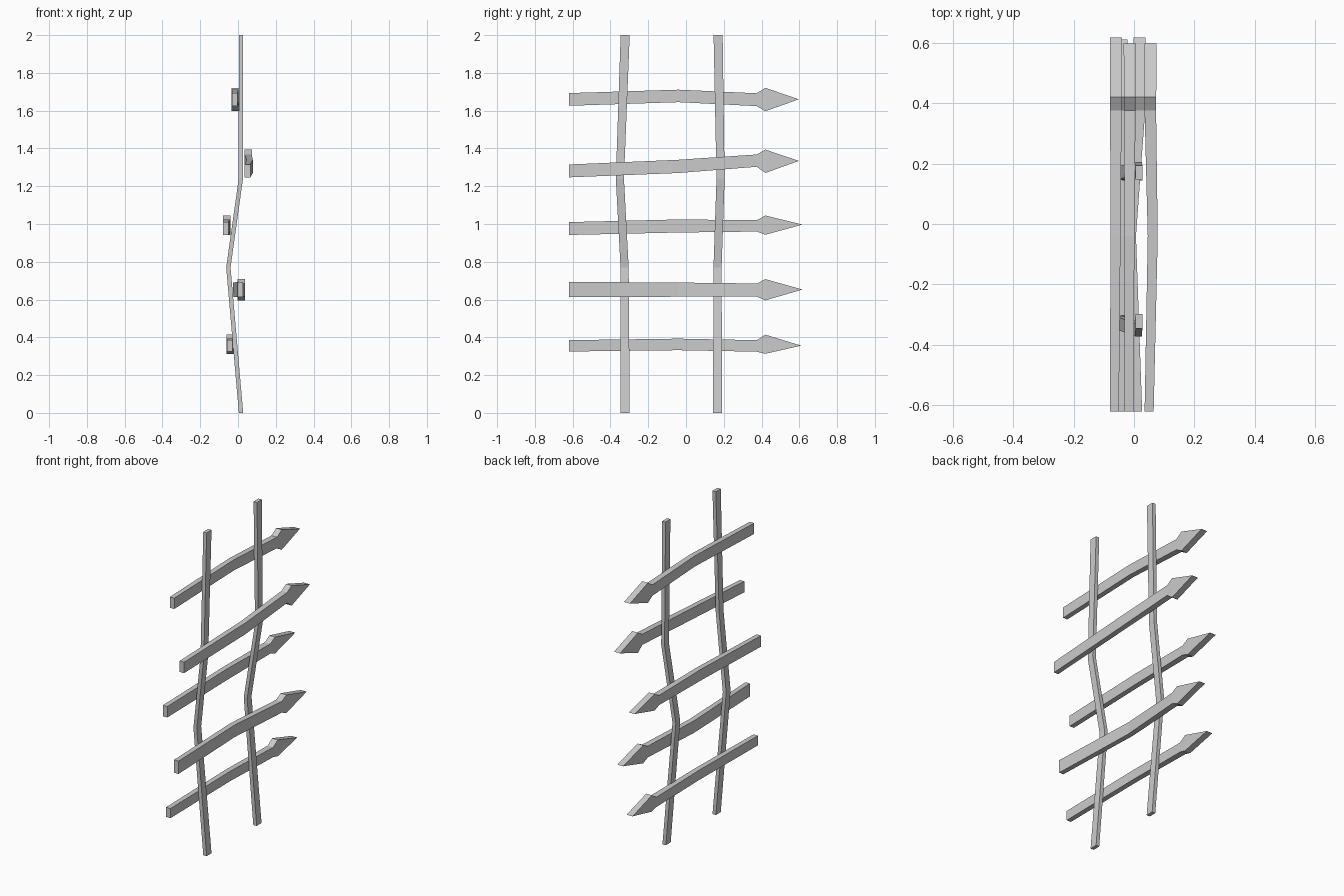
import bpy, bmesh

if "Cube" in bpy.data.objects:
    bpy.data.objects.remove(bpy.data.objects["Cube"])


def loft(name, rings):
    """Skin a run of four-cornered sections into one closed bar."""
    bm = bmesh.new()
    loops = [[bm.verts.new(p) for p in ring] for ring in rings]
    for a, b in zip(loops, loops[1:]):
        for i in range(4):
            j = (i + 1) % 4
            bm.faces.new((a[i], a[j], b[j], b[i]))
    bm.faces.new(loops[0])
    bm.faces.new(loops[-1])
    # welding turns the zero-height end of an arrow into a clean edge
    bmesh.ops.remove_doubles(bm, verts=bm.verts, dist=1e-4)
    bmesh.ops.recalc_face_normals(bm, faces=bm.faces)
    mesh = bpy.data.meshes.new(name)
    bm.to_mesh(mesh)
    bm.free()
    obj = bpy.data.objects.new(name, mesh)
    bpy.context.collection.objects.link(obj)
    return obj


def post(name, centres_y):
    """Bent upright: both posts share the same lean in x."""
    rings = []
    for z, x, w, y in zip((0, 0.77, 1.24, 2), (0.016, -0.051, 0.015, 0.016),
                          (0.048, 0.043, 0.043, 0.048), centres_y):
        t, h = 0.0115, w / 2
        rings.append([(x - t, y - h, z), (x + t, y - h, z),
                      (x + t, y + h, z), (x - t, y + h, z)])
    return loft(name, rings)


def arrow(name, xs, spans, tip):
    """Pointed rail: spans are (low z, high z) at tail, middle, neck and barbs."""
    tip_y, tip_z = tip
    ys = (-0.62, -0.04, 0.375, 0.42, tip_y)
    x_run = (xs[0], xs[1], xs[2], xs[2], xs[2])
    halves = (0.015, 0.0165, 0.019, 0.0195, 0.02)
    rings = []
    for y, x, t, (lo, hi) in zip(ys, x_run, halves, spans + [(tip_z, tip_z)]):
        rings.append([(x - t, y, lo), (x + t, y, lo), (x + t, y, hi), (x - t, y, hi)])
    return loft(name, rings)


# Uprights
post("front_post", (-0.322, -0.325, -0.350, -0.322))
post("rear_post", (0.167, 0.167, 0.183, 0.170))

# Arrow rails, bottom to top, woven either side of the posts
arrow("arrow_rail_1", (-0.043, -0.044, -0.041),
      [(0.325, 0.385), (0.332, 0.393), (0.324, 0.385), (0.313, 0.414)], (0.61, 0.356))
arrow("arrow_rail_2", (0.012, -0.010, 0.018),
      [(0.613, 0.693), (0.615, 0.690), (0.615, 0.685), (0.596, 0.708)], (0.617, 0.653))
arrow("arrow_rail_3", (-0.065, -0.061, -0.060),
      [(0.942, 1.010), (0.955, 1.024), (0.960, 1.020), (0.943, 1.045)], (0.617, 0.997))
arrow("arrow_rail_4", (0.050, 0.062, 0.054),
      [(1.247, 1.315), (1.270, 1.340), (1.303, 1.368), (1.270, 1.394)], (0.597, 1.334))
arrow("arrow_rail_5", (-0.017, -0.015, -0.014),
      [(1.626, 1.693), (1.645, 1.711), (1.624, 1.692), (1.597, 1.721)], (0.597, 1.660))
